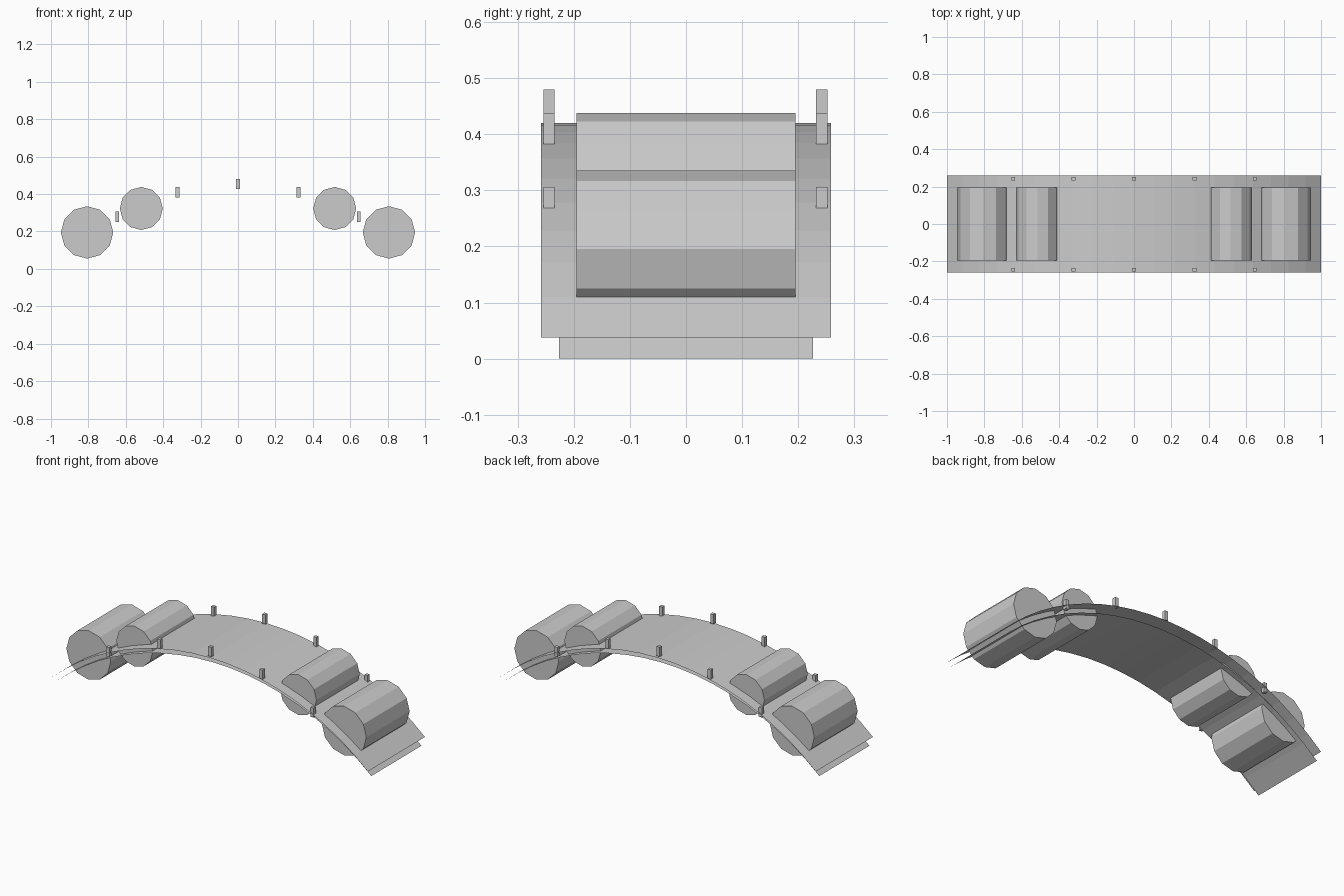
import bpy, bmesh
from math import sin, cos, asin, sqrt, pi

if "Cube" in bpy.data.objects:
    bpy.data.objects.remove(bpy.data.objects["Cube"])


def make(name, bm):
    mesh = bpy.data.meshes.new(name)
    bm.to_mesh(mesh)
    bm.free()
    obj = bpy.data.objects.new(name, mesh)
    bpy.context.collection.objects.link(obj)
    return obj


# Thin sheet bent along a circular arc, spanning x = -1..1
def arched_sheet(name, half_width, end_z, rise, segments=20):
    radius = (1 + rise * rise) / (2 * rise)
    limit = asin(1 / radius)
    bm = bmesh.new()
    rows = []
    for i in range(segments + 1):
        a = -limit + 2 * limit * i / segments
        x, z = radius * sin(a), end_z + rise - radius * (1 - cos(a))
        rows.append([bm.verts.new((x, y, z)) for y in (-half_width, half_width)])
    for (a, b), (c, d) in zip(rows, rows[1:]):
        bm.faces.new((a, c, d, b))
    return make(name, bm)


# Twelve-sided drum lying across the deck
def drum(name, x, z, radius, half_width=0.195, sides=12):
    bm = bmesh.new()
    ring = [bm.verts.new((x + radius * cos(2 * pi * i / sides), -half_width,
                          z + radius * sin(2 * pi * i / sides)))
            for i in range(sides)]
    face = bm.faces.new(ring)
    ext = bmesh.ops.extrude_face_region(bm, geom=[face], use_keep_orig=True)
    verts = [g for g in ext["geom"] if isinstance(g, bmesh.types.BMVert)]
    bmesh.ops.translate(bm, verts=verts, vec=(0, 2 * half_width, 0))
    bmesh.ops.recalc_face_normals(bm, faces=bm.faces)
    return make(name, bm)


# Small upright peg on the deck edge
def peg(name, x, y, z, size=(0.02, 0.02, 0.054)):
    bm = bmesh.new()
    bmesh.ops.create_cube(bm, size=1)
    bmesh.ops.scale(bm, verts=bm.verts, vec=size)
    bmesh.ops.translate(bm, verts=bm.verts, vec=(x, y, z))
    return make(name, bm)


# Decks
arched_sheet("upper_deck", 0.258, 0.038, 0.382)
arched_sheet("lower_deck", 0.226, 0.0, 0.382)

# Drums at both ends
for side, s in (("left", -1), ("right", 1)):
    drum(f"outer_drum_{side}", s * 0.807, 0.195, 0.14)
    drum(f"inner_drum_{side}", s * 0.517, 0.323, 0.115)

# Edge pegs
for i, (x, z) in enumerate([(-0.645, 0.279), (-0.323, 0.41), (0, 0.453),
                            (0.323, 0.41), (0.645, 0.279)]):
    for edge, y in (("front", -0.244), ("back", 0.242)):
        peg(f"peg_{edge}_{i + 1}", x, y, z)
